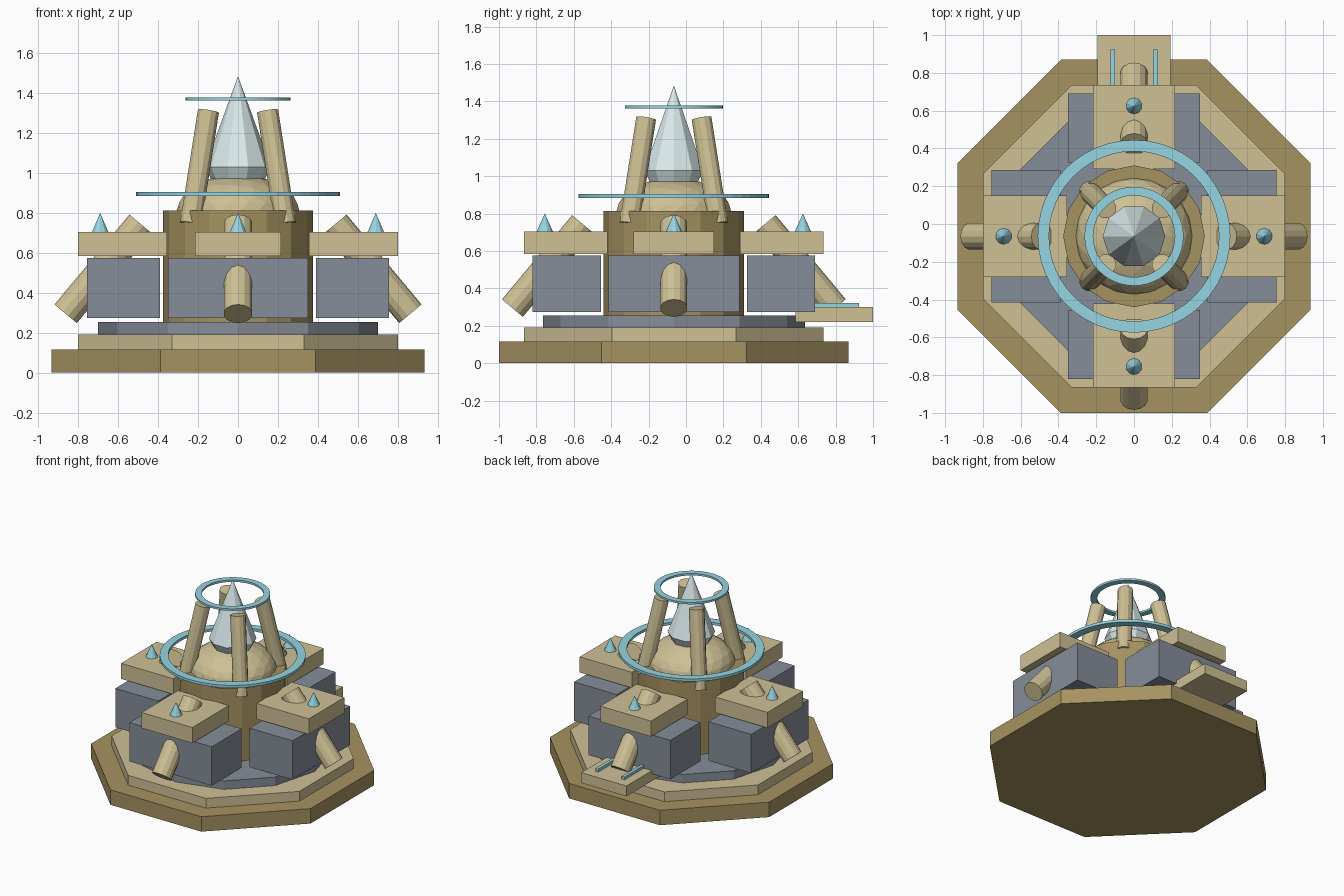
import bpy, bmesh, math
from mathutils import Vector, Matrix

if "Cube" in bpy.data.objects:
    bpy.data.objects.remove(bpy.data.objects["Cube"])

CY = -0.065  # the tower's axis sits slightly in front of the origin


def mat(name, rgb):
    m = bpy.data.materials.new(name)
    m.diffuse_color = (*rgb, 1)
    m.use_nodes = True
    m.node_tree.nodes["Principled BSDF"].inputs["Base Color"].default_value = m.diffuse_color
    return m


SAND = mat("sand", (0.62, 0.53, 0.30))
OCHRE = mat("ochre", (0.38, 0.29, 0.12))
SLATE = mat("slate", (0.24, 0.27, 0.32))
CYAN = mat("cyan", (0.30, 0.66, 0.76))
GLASS = mat("pale_glass", (0.70, 0.82, 0.83))


def finish(name, bm, material):
    bmesh.ops.recalc_face_normals(bm, faces=bm.faces)
    me = bpy.data.meshes.new(name)
    bm.to_mesh(me)
    bm.free()
    me.materials.append(material)
    ob = bpy.data.objects.new(name, me)
    ob.location.y = CY
    bpy.context.collection.objects.link(ob)
    return ob


def rod(name, a, b, r1, r2, sides, material, turn=0):
    """Prism or cone from point a to point b."""
    a, b = Vector(a), Vector(b)
    d = b - a
    m = (Matrix.Translation((a + b) / 2) @ d.to_track_quat('Z', 'Y').to_matrix().to_4x4()
         if abs(d.x) + abs(d.y) > 1e-6 else Matrix.Translation((a + b) / 2))
    bm = bmesh.new()
    bmesh.ops.create_cone(bm, cap_ends=True, segments=sides, radius1=r1, radius2=r2,
                          depth=d.length,
                          matrix=m @ Matrix.Rotation(math.radians(turn), 4, 'Z'))
    return finish(name, bm, material)


def box(name, lo, hi, material, angle=0):
    """Box between two corners, turned about the tower axis."""
    lo, hi = Vector(lo), Vector(hi)
    bm = bmesh.new()
    bmesh.ops.create_cube(bm, size=1, matrix=Matrix.Rotation(angle, 4, 'Z')
                          @ Matrix.Translation((lo + hi) / 2)
                          @ Matrix.Diagonal((*(hi - lo), 1)))
    return finish(name, bm, material)


def lathe(name, profile, sides, material, closed=False):
    """Revolve (radius, z) points around the tower axis."""
    bm = bmesh.new()
    vs = [bm.verts.new((r, 0, z)) for r, z in profile]
    pairs = list(zip(vs, vs[1:])) + ([(vs[-1], vs[0])] if closed else [])
    es = [bm.edges.new(p) for p in pairs]
    bmesh.ops.spin(bm, geom=vs + es, axis=(0, 0, 1), cent=(0, 0, 0),
                   angle=math.tau, steps=sides)
    bmesh.ops.remove_doubles(bm, verts=bm.verts, dist=1e-4)
    return finish(name, bm, material)


def polar(r, angle, z):
    return (r * math.cos(angle), r * math.sin(angle), z)


# Stepped base
C8 = math.cos(math.pi / 8)
rod("base_plinth", (0, 0, 0), (0, 0, 0.115), 0.935 / C8, 0.935 / C8, 8, OCHRE, 22.5)
rod("base_step", (0, 0, 0.115), (0, 0, 0.19), 0.80 / C8, 0.80 / C8, 8, SAND, 22.5)
rod("base_deck", (0, 0, 0.19), (0, 0, 0.255), 0.70, 0.70, 12, SLATE)

# Central drum and dome
rod("drum", (0, 0, 0.255), (0, 0, 0.813), 0.375, 0.375, 16, OCHRE)
bm = bmesh.new()
bmesh.ops.create_icosphere(bm, subdivisions=3, radius=0.31,
                           matrix=Matrix.Translation((0, 0, 0.80))
                           @ Matrix.Diagonal((1, 1, 0.62, 1)))
finish("dome", bm, SAND)

# Spire crystal
lathe("spire", [(0, 0.94), (0.12, 0.94), (0.166, 1.03), (0, 1.485)], 10, GLASS)

# Four wings: block, roof slab, slanted buttress and roof spike
for i in range(4):
    a = i * math.pi / 2
    box(f"wing_block_{i}", (0.39, -0.35, 0.275), (0.755, 0.35, 0.575), SLATE, a)
    box(f"wing_roof_{i}", (0.355, -0.216, 0.585), (0.80, 0.216, 0.705), SAND, a)
    rod(f"buttress_{i}", polar(0.863, a, 0.295), polar(0.488, a, 0.745),
        0.073, 0.073, 14, SAND)
    rod(f"roof_spike_{i}", polar(0.69, a, 0.705), polar(0.69, a, 0.80),
        0.043, 0, 10, CYAN)

# Four leaning pillars around the spire
for i in range(4):
    a = math.pi / 4 + i * math.pi / 2
    rod(f"pillar_{i}", polar(0.335, a, 0.745), polar(0.21, a, 1.308),
        0.055, 0.055, 12, SAND)

# Floating rings
for name, r0, r1, z0, z1 in (("lower_ring", 0.45, 0.51, 0.884, 0.904),
                             ("upper_ring", 0.216, 0.262, 1.363, 1.378)):
    lathe(name, [(r0, z0), (r1, z0), (r1, z1), (r0, z1)], 48, CYAN, closed=True)

# Rear landing with two light strips
box("rear_landing", (-0.193, 0.585 - CY, 0.22), (0.193, 1.0 - CY, 0.30), SAND)
for s in (-1, 1):
    box(f"light_strip_{'left' if s < 0 else 'right'}",
        (s * 0.112 - 0.012, 0.655 - CY, 0.30), (s * 0.112 + 0.012, 0.925 - CY, 0.322), CYAN)
